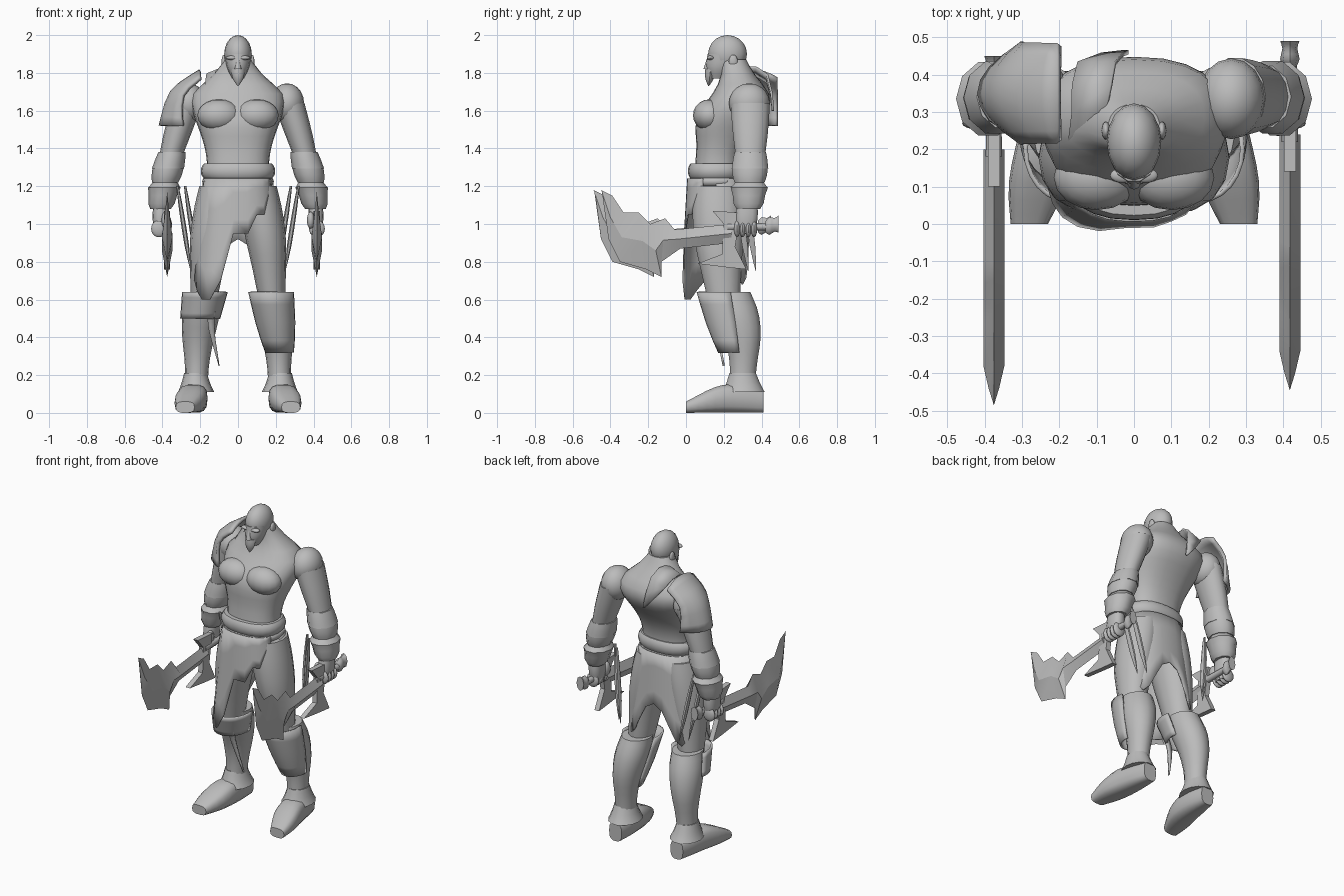
import bpy
import bmesh
from math import cos, sin, pi, radians, copysign
from mathutils import Vector

cube = bpy.data.objects.get("Cube")
if cube:
    bpy.data.objects.remove(cube)

grey = bpy.data.materials.new("plain_grey")
grey.use_nodes = True
grey.diffuse_color = (.5, .5, .5, 1)
grey.node_tree.nodes["Principled BSDF"].inputs["Base Color"].default_value = grey.diffuse_color


def make(name, verts, faces, thickness=0, angle=45):
    """Mesh object with outward normals, optional thickness and smooth shading by angle."""
    mesh = bpy.data.meshes.new(name)
    bm = bmesh.new()
    made = [bm.verts.new(vert) for vert in verts]
    for face in faces:
        bm.faces.new([made[index] for index in face])
    bmesh.ops.recalc_face_normals(bm, faces=bm.faces)
    bm.to_mesh(mesh)
    bm.free()
    mesh.materials.append(grey)
    obj = bpy.data.objects.new(name, mesh)
    bpy.context.collection.objects.link(obj)
    if thickness:
        solid = obj.modifiers.new("thickness", "SOLIDIFY")
        solid.thickness = thickness
        solid.offset = 0
    bpy.ops.object.select_all(action="DESELECT")
    obj.select_set(True)
    bpy.context.view_layer.objects.active = obj
    bpy.ops.object.shade_smooth_by_angle(angle=radians(angle))
    return obj


def grid(rows, cols, closed=False):
    """Faces joining neighbouring rows of vertices."""
    return [(row * cols + col, row * cols + (col + 1) % cols,
             (row + 1) * cols + (col + 1) % cols, (row + 1) * cols + col)
            for row in range(rows - 1) for col in range(cols if closed else cols - 1)]


def along(values, t):
    """Smooth curve through evenly spaced numbers or points, t from start to end."""
    if isinstance(values[0], tuple):
        return Vector([along(axis, t) for axis in zip(*values)])
    last = len(values) - 1
    index = min(int(t * last), last - 1)
    f = t * last - index
    before, start, end, after = [values[min(max(index + step, 0), last)] for step in (-1, 0, 1, 2)]
    slope_in, slope_out = (end - before) / 2, (after - start) / 2
    ease = f * f * (3 - 2 * f)
    return (start + (end - start) * ease
            + f * (1 - f) * (slope_in * (1 - f) - slope_out * f))


def tube(name, path, widths, flat=1, side=1, depths=None, box=1, segs=14, steps=10,
         upright=True, arc=None):
    """Skin along a path; an arc in degrees makes an open wrap instead of a closed body."""
    if arc:
        angles = [radians(arc[0] + (arc[1] - arc[0]) * i / segs) for i in range(segs + 1)]
    else:
        angles = [2 * pi * i / segs for i in range(segs)]
    verts = []
    for step in range(steps + 1):
        t = step / steps
        centre = along(path, t)
        width = along(widths, t)
        depth = along(depths, t) if depths else width * flat
        for angle in angles:
            u = width * copysign(abs(cos(angle)) ** box, cos(angle))
            v = depth * copysign(abs(sin(angle)) ** box, sin(angle))
            point = centre + (Vector((u, v, 0)) if upright else Vector((u, 0, v)))
            verts.append((side * point.x, point.y, point.z))
    faces = grid(steps + 1, len(angles), not arc)
    if not arc:
        faces += [tuple(range(segs)), tuple(range(steps * segs, len(verts)))]
    return make(name, verts, faces, .012 if arc else 0)


def blob(name, centre, radii, side=1):
    """Rounded muscle or knob."""
    bm = bmesh.new()
    bmesh.ops.create_uvsphere(bm, u_segments=16, v_segments=10, radius=1)
    verts = [(side * (centre[0] + v.co.x * radii[0]), centre[1] + v.co.y * radii[1],
              centre[2] + v.co.z * radii[2]) for v in bm.verts]
    bm.verts.index_update()
    faces = [[v.index for v in face.verts] for face in bm.faces]
    bm.free()
    return make(name, verts, faces)


def skirt(name, start, end, hem):
    """Cloth hanging from the belt over a span of angles, cut to the hem heights."""
    top, rows, count = 1.24, 5, len(hem)
    verts = []
    for row in range(rows):
        for col, low in enumerate(hem):
            drop = (top - low) * row / (rows - 1)
            angle = radians(start + (end - start) * col / (count - 1))
            verts.append(((.18 + .1 * drop) * copysign(abs(cos(angle)) ** .8, cos(angle)),
                          .16 + (.15 + .06 * drop) * copysign(abs(sin(angle)) ** .8, sin(angle)),
                          top - drop))
    return make(name, verts, grid(rows, count), .008)


def ribbon(name, path, widths, tilt=0, steps=6):
    """Flat strap along a path."""
    verts = []
    for step in range(steps + 1):
        centre, half = along(path, step / steps), along(widths, step / steps)
        for sign in (-1, 1):
            verts.append(centre + sign * half * Vector((1, 0, tilt)))
    return make(name, verts, grid(steps + 1, 2), .012)


# Torso and neck
tube("torso", [(0, .17, 1.15), (0, .17, 1.33), (0, .21, 1.51), (0, .29, 1.69), (0, .25, 1.87)],
     [.18, .17, .165, .18, .21, .24, .24, .13, .07],
     depths=[.13, .125, .12, .13, .16, .18, .15, .09, .07], box=.85, segs=24, steps=16)

# Head and face
blob("skull", (0, .22, 1.9), (.073, .103, .1))
tube("jaw", [(0, .17, 1.77), (0, .21, 1.9)], [.03, .06, .07], 1.4)
tube("nose", [(0, .11, 1.82), (0, .12, 1.88)], [.018, .008], segs=8, steps=2)
tube("goatee", [(0, .12, 1.73), (0, .13, 1.82)], [.002, .03, .035], .8, segs=8, steps=5)

# Belt in two bands
for name, low, high, wide in (("belt", 1.24, 1.32, .195), ("belt_lower_band", 1.2, 1.25, .188)):
    tube(name, [(0, .16, low), (0, .16, high)], [wide - .015, wide, wide, wide - .015],
         .76, box=.85, segs=24, steps=6)

# Ragged waist cloth, front cut in steps and back in two points
skirt("front_cloth", 180, 338, [.95, .7, .65, .6, .6, .7, .95, .95, 1.05, 1.05, 1.15, 1.2])
skirt("back_cloth", 0, 180, [.8 + .12 * cos(pi * i / 4) for i in range(17)])

arm = [(.27, .34, 1.64), (.36, .34, 1.34), (.41, .33, 1.08)]

for side, label in ((1, "left_"), (-1, "right_")):
    # Chest muscle, brow and ear
    blob(label + "chest_muscle", (.1, .125, 1.575), (.115, .088, .085), side)
    blob(label + "brow", (.03, .13, 1.88), (.034, .02, .012), side)
    blob(label + "ear", (.075, .25, 1.86), (.012, .024, .036), side)

    # Arm with its bands, each set on a stretch of the arm
    blob(label + "shoulder", (.26, .335, 1.64), (.09, .108, .105), side)
    tube(label + "arm", arm, [.082, .075, .06, .055, .042], 1.3, side)
    for name, begin, finish, widths in (("elbow_band", .43, .58, [.072, .08, .085]),
                                        ("forearm_band", .57, .7, [.082, .08, .07]),
                                        ("bracer", .7, 1, [.065, .086, .075, .07, .055])):
        stretch = [tuple(along(arm, begin)), tuple(along(arm, finish))]
        tube(label + name, stretch, widths, 1.2, side, segs=10, steps=4)

    # Fist closed around the grip
    tube(label + "palm", [(.412, .325, 1.11), (.412, .315, .95)], [.036, .04, .03], 1.5, side, box=.8)
    for finger in range(4):
        blob(label + "finger_" + str(finger), (.418, .27 + .03 * finger, .975), (.042, .017, .045), side)
    blob(label + "thumb", (.385, .265, 1.02), (.02, .03, .045), side)

    # Leg, boot, ankle cuff and foot
    tube(label + "thigh", [(.1, .17, 1.2), (.15, .175, .9), (.18, .2, .6)],
         [.105, .112, .105, .085, .07], 1.25, side)
    tube(label + "boot", [(.18, .24, .64), (.21, .3, .4), (.22, .3, .16)],
         [.09, .1, .085, .065, .06], 1.15, side)
    tube(label + "ankle_cuff", [(.225, .3, .21), (.222, .305, .11)], [.06, .075, .096], 1.2, side, steps=4)
    tube(label + "foot", [(.22, .41, .06), (.24, .2, .075), (.28, 0, .03)], [.045, .07, .08, .05],
         side=side, depths=[.06, .075, .03], box=.7, upright=False)

    # Shin guard, the right one broken short
    if side > 0:
        shin, widths = [(.175, .2, .64), (.22, .26, .32)], [.115, .1, .07]
    else:
        shin, widths = [(.175, .2, .64), (.2, .23, .5)], [.115, .1]
    tube(label + "shin_guard", shin, widths, 1.2, side, steps=4, arc=(165, 375))

    # Hanging hip spikes
    for name, back in (("front_hip_spike", 0), ("back_hip_spike", .04)):
        tube(label + name, [(.32 - back, .27 + back, 1.2), (.25 - back, .33 + back, .75)],
             [.006, .012, .012, .001], 1.4, side, segs=6, steps=6)

    # Blade: diamond section between paired upper and lower edge points
    x, shift = (.417, .04) if side > 0 else (.375, 0)
    upper = [(.2, 1), (-.1, .97), (-.15, 1.03), (-.23, 1), (-.29, 1.06), (-.37, 1.06),
             (-.43, 1.15), (-.49, 1.18)]
    lower = [(.2, .9), (-.07, .87), (-.17, .8), (-.17, .72), (-.25, .76), (-.39, .8),
             (-.45, .92), (-.48, 1.16)]
    verts = []
    for index, (top, low) in enumerate(zip(upper, lower)):
        middle = [(a + b) / 2 for a, b in zip(top, low)]
        half = .028 * min(1, (len(upper) - 1 - index) / 2)
        for offset, point in ((0, top), (half, middle), (0, low), (-half, middle)):
            verts.append((side * (x + offset), point[0] + shift, point[1]))
    make(label + "blade", verts, grid(len(upper), 4, True) + [(0, 1, 2, 3)], angle=20)

    # Hooked sword guard, an extruded outline
    outline = [(.1, 1.07), (.25, 1.06), (.22, .88), (.28, .76), (.18, .77), (.02, .79), (.15, .84), (.16, 1)]
    count = len(outline)
    verts = [(side * (x + half), y + shift, z) for half in (-.016, .016) for y, z in outline]
    faces = [tuple(range(count)), tuple(range(count, len(verts)))]
    make(label + "sword_guard", verts, faces + grid(2, count, True), angle=20)

    # Grip and forked pommel
    tube(label + "sword_grip", [(x, .18 + shift, .985), (x, .42 + shift, .985)], [.022, .018],
         side=side, segs=8, steps=2, upright=False)
    tube(label + "pommel", [(x, .38 + shift, .985), (x, .45 + shift, 1)], [.016, .026, .02, .026],
         1.8, side, segs=8, steps=6, upright=False)

# Broken strip hanging from the right shin guard
ribbon("shin_strip", [(-.14, .13, .54), (-.14, .16, .44), (-.1, .2, .25)], [.02, .015, .002])

# Shoulder plate: one profile swept front to back, tucked in at both edges
profile = [(-.2, .35, 1.81), (-.35, .35, 1.7), (-.41, .35, 1.52)]
verts = []
for row in range(9):
    sweep = row / 4 - 1
    for col in range(7):
        point = along(profile, col / 6)
        tuck = sweep * sweep
        verts.append(point + Vector((.12 * tuck * col / 6, .13 * sweep, -.04 * tuck * (1 - col / 6))))
make("shoulder_plate", verts, grid(9, 7), .02)

# Collar strap over the shoulder to a point on the back
ribbon("collar_strap", [(-.16, .19, 1.69), (-.12, .3, 1.81), (-.1, .43, 1.77), (-.02, .46, 1.6)],
       [.02, .045, .05, .005], .4)
